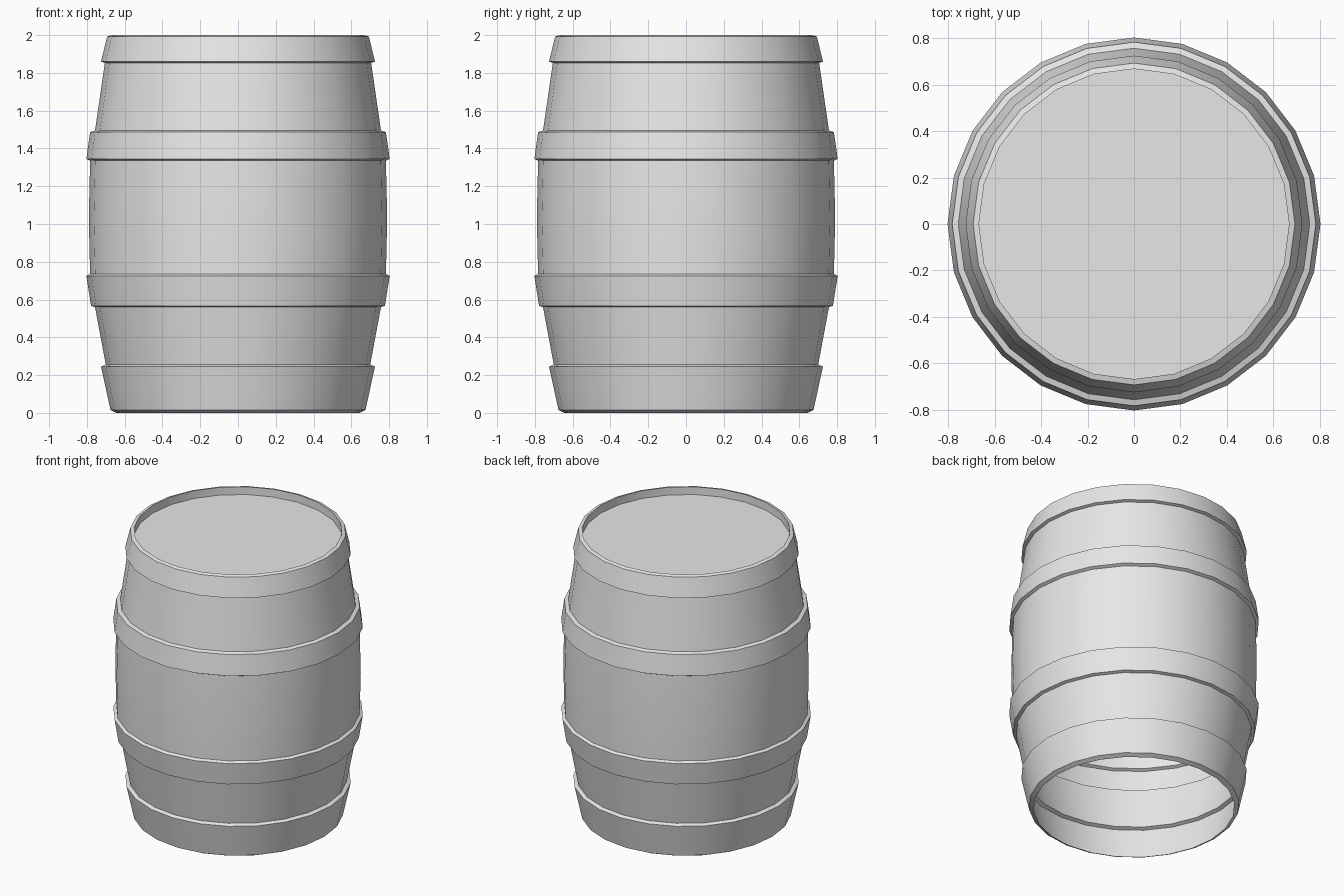
import bpy
import bmesh
from math import cos, sin, pi, radians

SIDES = 24

cube = bpy.data.objects.get("Cube")
if cube:
    bpy.data.objects.remove(cube, do_unlink=True)

grey = bpy.data.materials.new("plain grey")
grey.use_nodes = True
grey.diffuse_color = (0.8, 0.8, 0.8, 1)
grey.node_tree.nodes["Principled BSDF"].inputs["Base Color"].default_value = (0.8, 0.8, 0.8, 1)


def lathe(name, profile, capped=False):
    """Turn (radius, height) points, listed bottom to top outside, round the z axis."""
    bm = bmesh.new()
    rings = [[bm.verts.new((r * cos(2 * pi * i / SIDES), r * sin(2 * pi * i / SIDES), z))
              for i in range(SIDES)] for r, z in profile]
    for low, high in zip(rings, rings[1:]):
        for i in range(SIDES):
            j = (i + 1) % SIDES
            bm.faces.new((low[i], low[j], high[j], high[i]))
    if capped:
        bm.faces.new(rings[-1])
    mesh = bpy.data.meshes.new(name)
    bm.to_mesh(mesh)
    bm.free()
    mesh.materials.append(grey)
    obj = bpy.data.objects.new(name, mesh)
    bpy.context.collection.objects.link(obj)
    bpy.ops.object.select_all(action='DESELECT')
    obj.select_set(True)
    bpy.context.view_layer.objects.active = obj
    bpy.ops.object.shade_smooth_by_angle(angle=radians(30))


# Hoops: thin stepped bands that join the staves edge to edge, hollow inside
lathe("bottom_hoop", [(0.645, 0), (0.675, 0.015), (0.725, 0.245), (0.7, 0.255)])
lathe("lower_hoop", [(0.757, 0.56), (0.778, 0.567), (0.803, 0.725), (0.783, 0.735)])
lathe("upper_hoop", [(0.783, 1.335), (0.803, 1.345), (0.783, 1.487), (0.757, 1.495)])

# Top hoop folds over the rim and down to the sunken head
lathe("top_hoop", [(0.705, 1.853), (0.725, 1.86), (0.693, 1.993), (0.668, 2), (0.668, 1.945)])
lathe("barrel_head", [(0.668, 1.945)], capped=True)

# Stave walls between the hoops
lathe("lower_staves", [(0.7, 0.255), (0.757, 0.56)])
lathe("middle_staves", [(0.783, 0.735), (0.79, 1.03), (0.783, 1.335)])
lathe("upper_staves", [(0.757, 1.495), (0.705, 1.853)])
